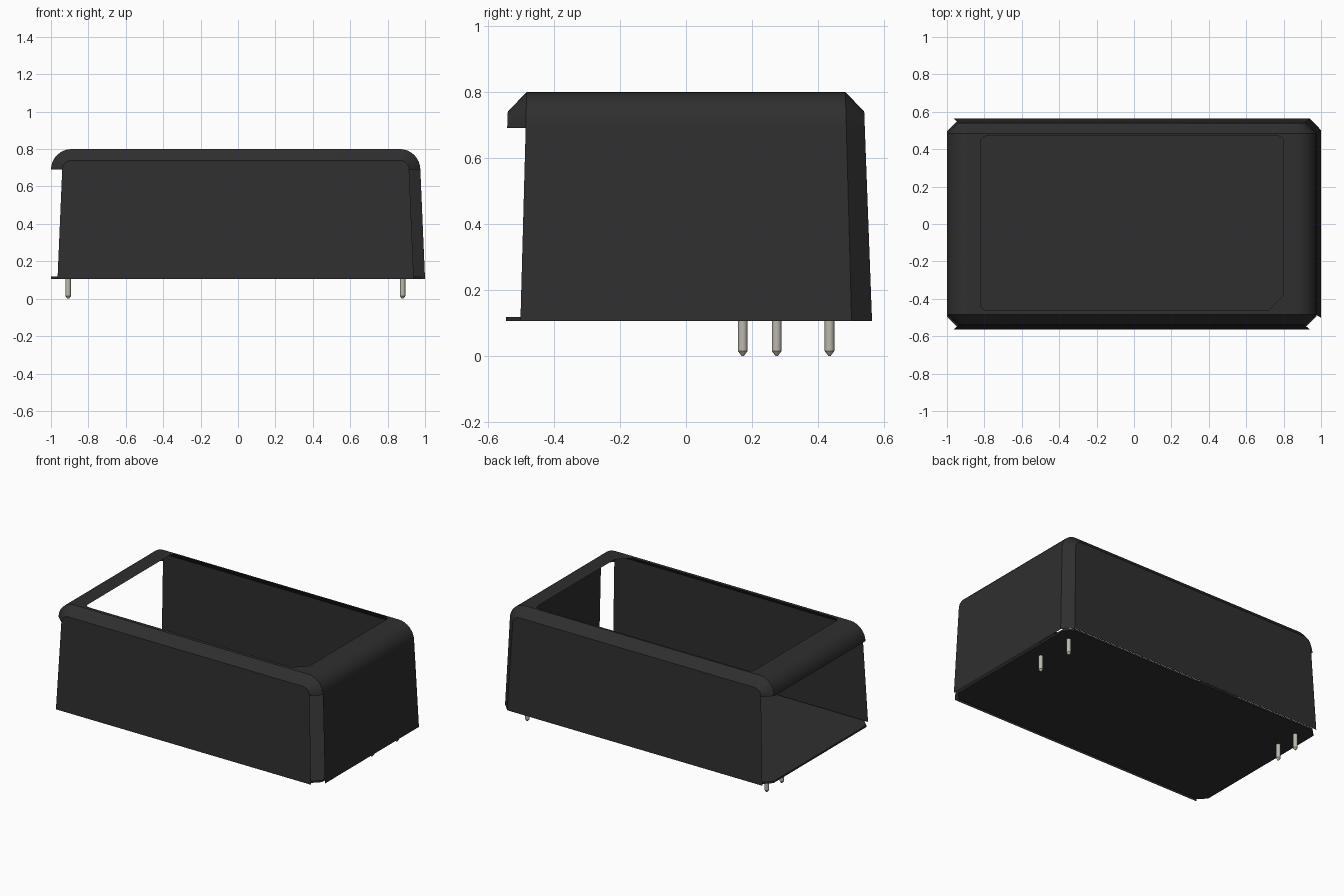
import bpy, bmesh, math
from mathutils import Vector

if "Cube" in bpy.data.objects:
    bpy.data.objects.remove(bpy.data.objects["Cube"], do_unlink=True)


def material(name, rgb, rough):
    m = bpy.data.materials.new(name)
    m.diffuse_color = (*rgb, 1)
    m.use_nodes = True
    bsdf = m.node_tree.nodes["Principled BSDF"]
    bsdf.inputs["Base Color"].default_value = (*rgb, 1)
    bsdf.inputs["Roughness"].default_value = rough
    return m


BLACK = material("black plastic", (0.028, 0.028, 0.028), 0.6)
METAL = material("pin metal", (0.5, 0.48, 0.42), 0.5)


def finish(bm, name, mat):
    mesh = bpy.data.meshes.new(name)
    bm.to_mesh(mesh)
    bm.free()
    ob = bpy.data.objects.new(name, mesh)
    bpy.context.collection.objects.link(ob)
    mesh.materials.append(mat)
    bpy.ops.object.select_all(action="DESELECT")
    ob.select_set(True)
    bpy.context.view_layer.objects.active = ob
    bpy.ops.object.shade_smooth_by_angle(angle=math.radians(30))
    return ob


CX = -0.0125               # shell centre in x
BASE, SPRING, TOP = 0.105, 0.69, 0.80
BEVEL, STEPS = 0.06, 8


def profile(inset):
    """Arch outline from right foot, over the top, to left foot."""
    half, r = 0.9875 - inset, TOP - SPRING - inset
    right = [(half + 0.025, BASE)]
    for i in range(STEPS + 1):
        a = math.pi / 2 * i / STEPS
        right.append((half - r + r * math.cos(a), SPRING + r * math.sin(a)))
    return [(CX + x, z) for x, z in right] + [(CX - x, z) for x, z in reversed(right)]


def depth(z, outer):
    """Drafted distance of the end faces from the middle."""
    t = (z - BASE) / (TOP - BASE)
    return (0.502 - 0.019 * t) if outer else (0.564 - 0.026 * t)


# Shell: thin moulded cover with an open left end and a window in the top
bm = bmesh.new()


def ring(inset, side):
    return [bm.verts.new((x, side * depth(z, inset == 0), z)) for x, z in profile(inset)]


front_out, back_out = ring(0, -1), ring(0, 1)
front_in, back_in = ring(BEVEL, -1), ring(BEVEL, 1)
bm.faces.new(front_in)
bm.faces.new(back_in)
last = len(front_out) - 2      # segment of the open left end
flat = STEPS + 1               # segment of the flat top


def strip(a, b, i):
    bm.faces.new((a[i], a[i + 1], b[i + 1], b[i]))


for i in range(last):
    if i != flat:
        strip(front_out, back_out, i)   # right wall and rounded ends
    if i > 0:
        strip(front_in, front_out, i)   # front bevel, open at the corners
    strip(back_in, back_out, i)         # back bevel with right corner

# Window outline: three rounded corners and one cut corner
window = [(0.8, -0.38), ]
for cx, cy, start in ((0.77, 0.44, 0), (-0.79, 0.44, 90), (-0.79, -0.43, 180)):
    for k in range(5):
        a = math.radians(start + 22.5 * k)
        window.append((cx + 0.03 * math.cos(a), cy + 0.03 * math.sin(a)))
window.append((0.72, -0.46))
hole = [bm.verts.new((x, y, TOP)) for x, y in window]
rim = [front_out[flat], front_out[flat + 1], back_out[flat + 1], back_out[flat]]
edges = []
for loop in (hole, rim):
    for a, b in zip(loop, loop[1:] + loop[:1]):
        edges.append(bm.edges.get((a, b)) or bm.edges.new((a, b)))
bmesh.ops.triangle_fill(bm, edges=edges, use_beauty=True)

# Face everything outwards
bm.normal_update()
middle = Vector((CX, 0, 0.4))
for f in bm.faces:
    if f.normal.dot(f.calc_center_median() - middle) < 0:
        f.normal_flip()
finish(bm, "cover_shell", BLACK)

# Base plate with cut corners
bm = bmesh.new()
x0, x1, y1, c = -1.0, 0.975, 0.545, 0.05
outline = [(x0 + c, -y1), (x1 - c, -y1), (x1, -y1 + c), (x1, y1 - c),
           (x1 - c, y1), (x0 + c, y1), (x0, y1 - c), (x0, -y1 + c)]
plate = bm.faces.new([bm.verts.new((x, y, BASE + 0.001)) for x, y in outline])
out = bmesh.ops.extrude_face_region(bm, geom=[plate], use_keep_orig=True)
bmesh.ops.translate(bm, vec=(0, 0, 0.012),
                    verts=[g for g in out["geom"] if isinstance(g, bmesh.types.BMVert)])
bmesh.ops.recalc_face_normals(bm, faces=bm.faces)
finish(bm, "base_plate", BLACK)

# Contact pins with tapered tips
PIN_SECTION = ((0.004, 0.0), (0.0145, 0.014), (0.0145, 0.107))
pins = {"right_front_pin": (0.88, 0.172), "right_back_pin": (0.88, 0.435),
        "left_front_pin": (-0.908, 0.275), "left_back_pin": (-0.908, 0.435)}
for name, (px, py) in pins.items():
    bm = bmesh.new()
    n = 16
    rings = [[bm.verts.new((px + r * math.cos(math.tau * k / n),
                            py + r * math.sin(math.tau * k / n), z)) for k in range(n)]
             for r, z in PIN_SECTION]
    for lo, hi in zip(rings, rings[1:]):
        for k in range(n):
            m = (k + 1) % n
            bm.faces.new((lo[k], lo[m], hi[m], hi[k]))
    bm.faces.new(rings[0])
    bm.faces.new(rings[-1])
    bmesh.ops.recalc_face_normals(bm, faces=bm.faces)
    finish(bm, name, METAL)
